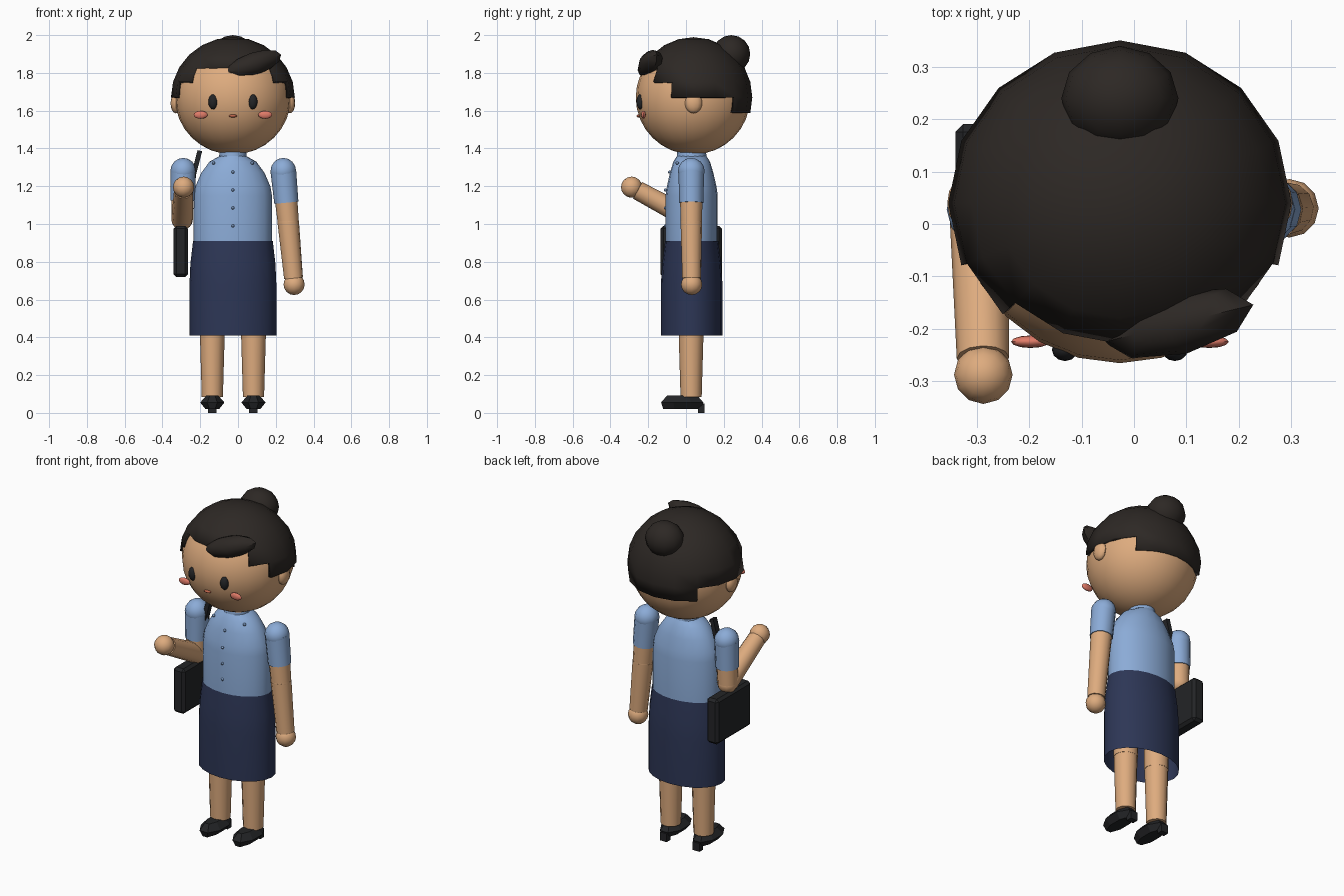
import bpy, bmesh, math
from mathutils import Vector, Matrix

if "Cube" in bpy.data.objects:
    bpy.data.objects.remove(bpy.data.objects["Cube"])

CX, CY = -0.027, 0.03          # body axis


def material(name, rgb):
    m = bpy.data.materials.new(name)
    m.diffuse_color = (*rgb, 1)
    m.use_nodes = True
    m.node_tree.nodes["Principled BSDF"].inputs["Base Color"].default_value = m.diffuse_color
    return m


SKIN = material("skin", (0.73, 0.41, 0.21))
BLUE = material("shirt_blue", (0.26, 0.41, 0.68))
NAVY = material("navy", (0.026, 0.037, 0.092))
HAIR = material("hair_dark", (0.026, 0.021, 0.018))
BLACK = material("black", (0.017, 0.018, 0.02))
PINK = material("blush", (0.75, 0.2, 0.14))
LIP = material("lip", (0.5, 0.13, 0.07))


def finish(name, bm, mat, angle=40):
    bmesh.ops.recalc_face_normals(bm, faces=bm.faces)
    me = bpy.data.meshes.new(name)
    bm.to_mesh(me)
    bm.free()
    ob = bpy.data.objects.new(name, me)
    bpy.context.collection.objects.link(ob)
    me.materials.append(mat)
    if angle:
        bpy.ops.object.select_all(action='DESELECT')
        ob.select_set(True)
        bpy.context.view_layer.objects.active = ob
        bpy.ops.object.shade_smooth_by_angle(angle=math.radians(angle))
    return ob


def ball(name, c, r, mat, seg=12, rings=8, rot=None):
    bm = bmesh.new()
    bmesh.ops.create_uvsphere(bm, u_segments=seg, v_segments=rings, radius=1)
    m = Matrix.Diagonal((*r, 1))
    if rot:
        m = rot @ m
    bm.transform(Matrix.Translation(c) @ m)
    return finish(name, bm, mat)


def loft(name, rings, mat, seg=16, c=(CX, CY), cap=True, angle=40, turn=0.0):
    """Stack of elliptical rings given as (z, rx, ry)."""
    bm = bmesh.new()
    loops = []
    for z, rx, ry in rings:
        loops.append([bm.verts.new((c[0] + rx * math.cos(a), c[1] + ry * math.sin(a), z))
                      for a in (2 * math.pi * (i + turn) / seg for i in range(seg))])
    for lo, hi in zip(loops, loops[1:]):
        for i in range(seg):
            j = (i + 1) % seg
            bm.faces.new((lo[i], lo[j], hi[j], hi[i]))
    if cap:
        bm.faces.new(loops[0])
        bm.faces.new(loops[-1])
    return finish(name, bm, mat, angle)


def limb(name, a, b, r1, r2, mat, seg=12):
    a, b = Vector(a), Vector(b)
    d = b - a
    bm = bmesh.new()
    bmesh.ops.create_cone(bm, cap_ends=True, segments=seg, radius1=r1, radius2=r2, depth=d.length)
    bm.transform(Matrix.Translation((a + b) / 2) @ d.to_track_quat('Z', 'Y').to_matrix().to_4x4())
    return finish(name, bm, mat)


def box(name, c, size, mat, bevel=0.0, rot=None):
    bm = bmesh.new()
    bmesh.ops.create_cube(bm, size=1)
    bm.transform(Matrix.Translation(c) @ (rot or Matrix()) @ Matrix.Diagonal((*size, 1)))
    if bevel:
        bmesh.ops.bevel(bm, geom=bm.edges[:], offset=bevel, segments=1, affect='EDGES')
    return finish(name, bm, mat, 0)


# Head and ears
HC = Vector((CX, 0.037, 1.67))
ball("head", HC, (0.307, 0.303, 0.302), SKIN, 24, 16)
for s, side in ((-1, "right"), (1, "left")):
    ball(side + "_ear", (CX + s * 0.302, 0.04, 1.64), (0.028, 0.046, 0.054), SKIN)
    ball(side + "_eye", (CX + s * 0.105, -0.24, 1.647), (0.025, 0.022, 0.04), BLACK)
    ball(side + "_cheek", (CX + s * 0.171, -0.225, 1.578), (0.037, 0.012, 0.021), PINK)
ball("mouth", (CX, -0.25, 1.572), (0.022, 0.012, 0.008), LIP)

# Hair cap: dome of quads whose lower edge steps down from forehead to nape
bm = bmesh.new()
bmesh.ops.create_uvsphere(bm, u_segments=16, v_segments=12, radius=1)
drop = []
for f in bm.faces:
    p = f.calc_center_median()
    lat = math.degrees(math.atan2(p.z, math.hypot(p.x, p.y)))
    away = math.degrees(abs(math.atan2(p.x, -p.y)))     # angle from the face
    edge = 30 if away < 45 else 15 if away < 67.5 else 0 if away < 135 else -15
    if lat < edge:
        drop.append(f)
bmesh.ops.delete(bm, geom=drop, context='FACES')
bm.transform(Matrix.Translation(HC + Vector((0, 0.003, 0))) @ Matrix.Diagonal((0.328, 0.311, 0.319, 1)))
cap = finish("hair_cap", bm, HAIR)
sol = cap.modifiers.new("thickness", 'SOLIDIFY')
sol.thickness, sol.offset = 0.025, -1

# Bun and swept fringe
ball("hair_bun", (CX, 0.24, 1.9), (0.112, 0.1, 0.1), HAIR)
ball("fringe", (0.085, -0.19, 1.848), (0.155, 0.06, 0.06), HAIR, 8, 6,
     Matrix.Rotation(math.radians(14), 4, 'Z') @ Matrix.Rotation(math.radians(-18), 4, 'Y'))

# Shirt, collar and buttons
loft("shirt", [(0.9, 0.208, 0.138), (1.15, 0.207, 0.138), (1.2, 0.198, 0.131), (1.27, 0.168, 0.115),
               (1.33, 0.124, 0.097), (1.36, 0.07, 0.078)], BLUE, 20)
loft("collar", [(1.34, 0.075, 0.08), (1.385, 0.07, 0.076)], BLUE)
for i in range(4):
    ball("button_%d" % (i + 1), (CX, -0.109 if i else -0.087, 1.275 - 0.095 * i), (0.008,) * 3, BLUE, 8, 6)
for s in (-1, 1):
    ball("collar_stud", (CX + s * 0.103, -0.047, 1.323), (0.009,) * 3, BLUE, 8, 6)

# Skirt, open at the hem
loft("skirt", [(0.41, 0.23, 0.163), (0.68, 0.23, 0.163), (0.79, 0.225, 0.156), (0.91, 0.211, 0.141)],
     NAVY, 20, cap=False)

# Legs and heeled shoes
for s, side in ((-1, "right"), (1, "left")):
    x = CX + s * 0.109
    limb(side + "_thigh", (x, 0.027, 0.42), (x, 0.027, 0.85), 0.067, 0.075, SKIN)
    limb(side + "_shin", (x, 0.027, 0.085), (x, 0.027, 0.43), 0.056, 0.066, SKIN)
    k = 1 / math.cos(math.pi / 8)
    loft(side + "_shoe", [(0.02, 0.036 * k, 0.1 * k), (0.055, 0.064 * k, 0.112 * k), (0.092, 0.032 * k, 0.08 * k)],
         BLACK, 8, (x, -0.02), angle=0, turn=0.5)
    box(side + "_heel", (x, 0.081, 0.025), (0.045, 0.036, 0.05), BLACK)


# Arms: sleeve, shoulder puff, upper arm, elbow, forearm and hand
def arm(side, shoulder, elbow, hand):
    sh, el, ha = Vector(shoulder), Vector(elbow), Vector(hand)
    ball(side + "_shoulder", sh, (0.068, 0.071, 0.07), BLUE)
    limb(side + "_sleeve", sh, sh.lerp(el, 0.62), 0.068, 0.064, BLUE)
    limb(side + "_upper_arm", sh.lerp(el, 0.4), el, 0.061, 0.056, SKIN)
    ball(side + "_elbow", el, (0.057,) * 3, SKIN)
    limb(side + "_forearm", el, el.lerp(ha, 0.9), 0.057, 0.05, SKIN)
    ball(side + "_hand", ha, (0.056,) * 3, SKIN)


arm("left", (0.24, 0.028, 1.28), (0.266, 0.028, 1.01), (0.297, 0.03, 0.68))
arm("right", (-0.29, 0.028, 1.28), (-0.296, 0.028, 1.025), (-0.288, -0.288, 1.195))

# Handbag and its shoulder strap
box("handbag", (-0.303, 0.028, 0.855), (0.077, 0.326, 0.27), BLACK, 0.015)
top, low = Vector((-0.202, 0.03, 1.388)), Vector((-0.308, 0.03, 0.98))
lean = Matrix.Rotation(math.atan2(top.x - low.x, top.z - low.z), 4, 'Y')
box("bag_strap", (top + low) / 2, (0.025, 0.035, (top - low).length), BLACK, 0, lean)
